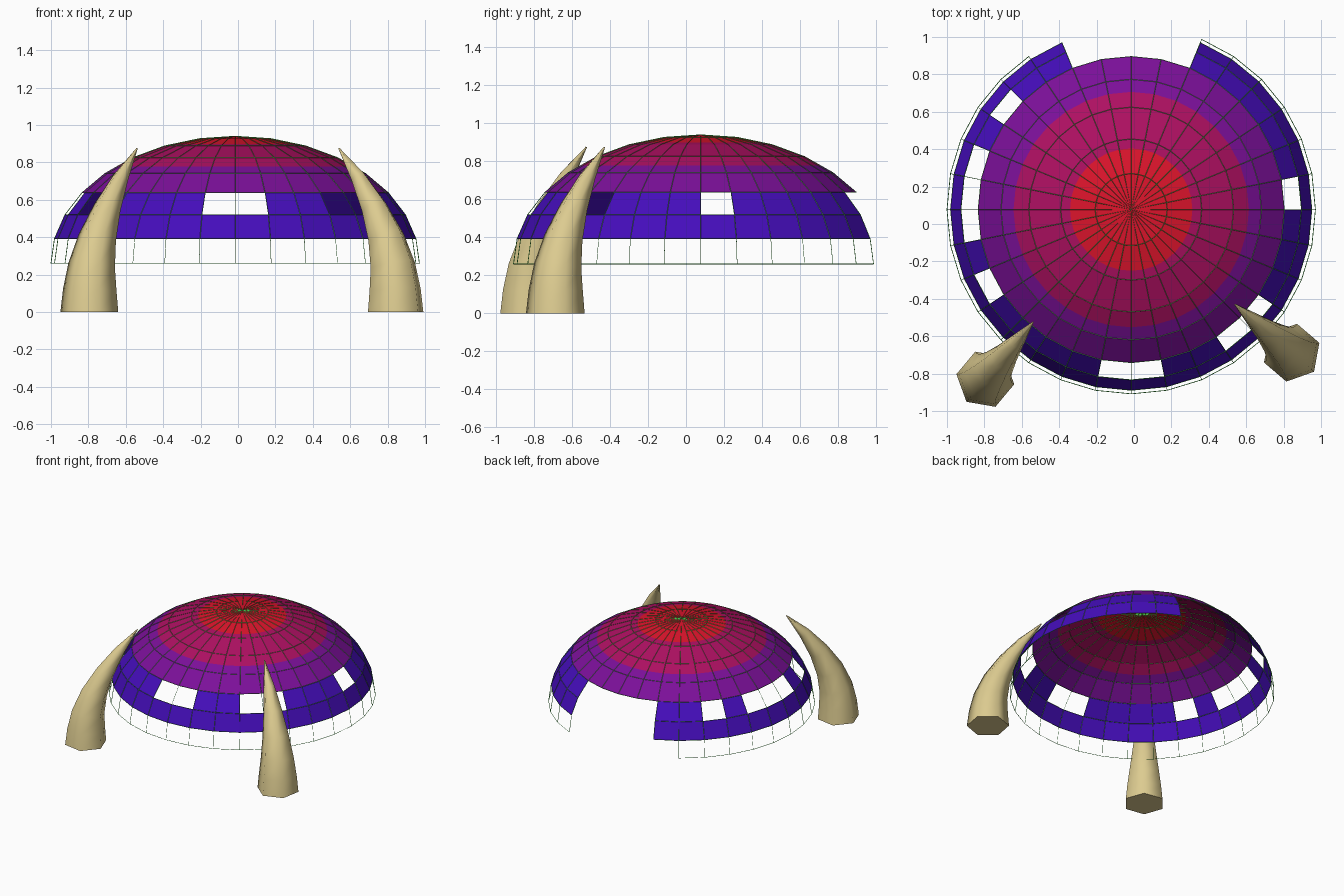
import bpy, bmesh, math
from mathutils import Vector

cube = bpy.data.objects.get("Cube")
if cube:
    bpy.data.objects.remove(cube, do_unlink=True)


def material(name, rgb):
    m = bpy.data.materials.new(name)
    m.use_nodes = True
    color = (*rgb, 1)
    m.diffuse_color = color
    bsdf = m.node_tree.nodes["Principled BSDF"]
    bsdf.inputs["Base Color"].default_value = color
    bsdf.inputs["Roughness"].default_value = 0.8
    return m


BLUE = material("deep blue", (0.06, 0.004, 0.5))
PURPLE = material("purple", (0.2, 0.005, 0.32))
CRIMSON = material("crimson", (0.42, 0.005, 0.12))
RED = material("red", (0.72, 0.007, 0.025))
GREEN = material("wire green", (0.08, 0.6, 0.08))
IVORY = material("ivory", (0.72, 0.6, 0.28))

SEGMENTS = 32
CENTRE = Vector((-0.015, 0.077, 0.26))
RADIUS, HEIGHT = 0.985, 0.68
STEP = math.tau / SEGMENTS


def make_object(name, bm, mats):
    bmesh.ops.recalc_face_normals(bm, faces=bm.faces)
    me = bpy.data.meshes.new(name)
    bm.to_mesh(me)
    bm.free()
    for m in mats:
        me.materials.append(m)
    ob = bpy.data.objects.new(name, me)
    bpy.context.collection.objects.link(ob)
    return ob


def ring_point(k):
    """Radius and height of the k-th latitude ring; fractions lie on the chord."""
    lo = math.floor(k)
    a, b = [Vector((RADIUS * math.cos(i * STEP), HEIGHT * math.sin(i * STEP)))
            for i in (lo, lo + 1)]
    return a.lerp(b, k - lo)


def shell(name, rings, keep, mats, band):
    """Lathe of latitude rings up to the apex, keeping only chosen panels."""
    bm = bmesh.new()
    rows = []
    for k in rings:
        r, z = ring_point(k)
        rows.append([bm.verts.new(CENTRE + Vector((r * math.cos(j * STEP), r * math.sin(j * STEP), z)))
                     for j in range(SEGMENTS)])
    apex = bm.verts.new(CENTRE + Vector((0, 0, HEIGHT)))
    for i, k in enumerate(rings):
        for j in range(SEGMENTS):
            if not keep(k, j):
                continue
            n = (j + 1) % SEGMENTS
            if i + 1 < len(rings):
                f = bm.faces.new((rows[i][j], rows[i][n], rows[i + 1][n], rows[i + 1][j]))
            else:
                f = bm.faces.new((rows[i][j], rows[i][n], apex))
            f.material_index = band(k)
    loose = [v for v in bm.verts if not v.link_faces]
    bmesh.ops.delete(bm, geom=loose, context="VERTS")
    return make_object(name, bm, mats)


# Dome shell with rear doorway and window openings
DOORWAY = range(6, 10)
WINDOWS = {0, 12, 14, 15, 16, 18, 23, 24, 27, 28}
CRIMSON_START, RED_START = 4.45, 6.27


def dome_panel(k, j):
    if k < 3 and j in DOORWAY:
        return False
    return not (k == 2 and j in WINDOWS)


def dome_band(k):
    return sum(k >= s for s in (3, CRIMSON_START, RED_START))


shell("dome", [1, 2, 3, 4, CRIMSON_START, 5, 6, RED_START, 7], dome_panel,
      [BLUE, PURPLE, CRIMSON, RED], dome_band)


# Thin wire lattice over the dome, reaching one ring lower
def wire_panel(k, j):
    return not (k < 3 and j in DOORWAY) and not (k == 0 and j == 10)


lattice = shell("wire_lattice", list(range(8)), wire_panel, [GREEN], lambda k: 0)
wire = lattice.modifiers.new("wires", "WIREFRAME")
wire.thickness = 0.004
wire.offset = 0
wire.use_boundary = True
wire.use_even_offset = False

# Curved six-sided tusks: (reach, height, radius) along the length
TUSK = [(0, 0, 0.157), (0.01, 0.12, 0.145), (0.05, 0.25, 0.127), (0.17, 0.4, 0.103),
        (0.38, 0.56, 0.074), (0.66, 0.72, 0.043), (1, 0.875, 0.004)]


def tusk(name, base, tip):
    base, tip = Vector((*base, 0)), Vector((*tip, 0))
    bend = (tip - base).normalized()
    side = Vector((0, 0, 1)).cross(bend)
    path = [base.lerp(tip, f) + Vector((0, 0, z)) for f, z, r in TUSK]
    bm = bmesh.new()
    rows = []
    for i, (f, z, r) in enumerate(TUSK):
        along = Vector((0, 0, 1))
        if i:
            along = (path[min(i + 1, len(path) - 1)] - path[i - 1]).normalized()
        out = side.cross(along)
        rows.append([bm.verts.new(path[i] + r * (out * math.cos(a) + side * math.sin(a)))
                     for a in (math.tau * s / 6 for s in range(6))])
    for low, high in zip(rows, rows[1:]):
        for s in range(6):
            n = (s + 1) % 6
            bm.faces.new((low[s], low[n], high[n], high[s]))
    bm.faces.new(rows[0][::-1])
    bm.faces.new(rows[-1])
    ob = make_object(name, bm, [IVORY])
    bpy.ops.object.select_all(action="DESELECT")
    ob.select_set(True)
    bpy.context.view_layer.objects.active = ob
    bpy.ops.object.shade_smooth_by_angle(angle=math.radians(70))


tusk("right_tusk", (-0.795, -0.83), (-0.54, -0.525))
tusk("left_tusk", (0.843, -0.688), (0.54, -0.43))
